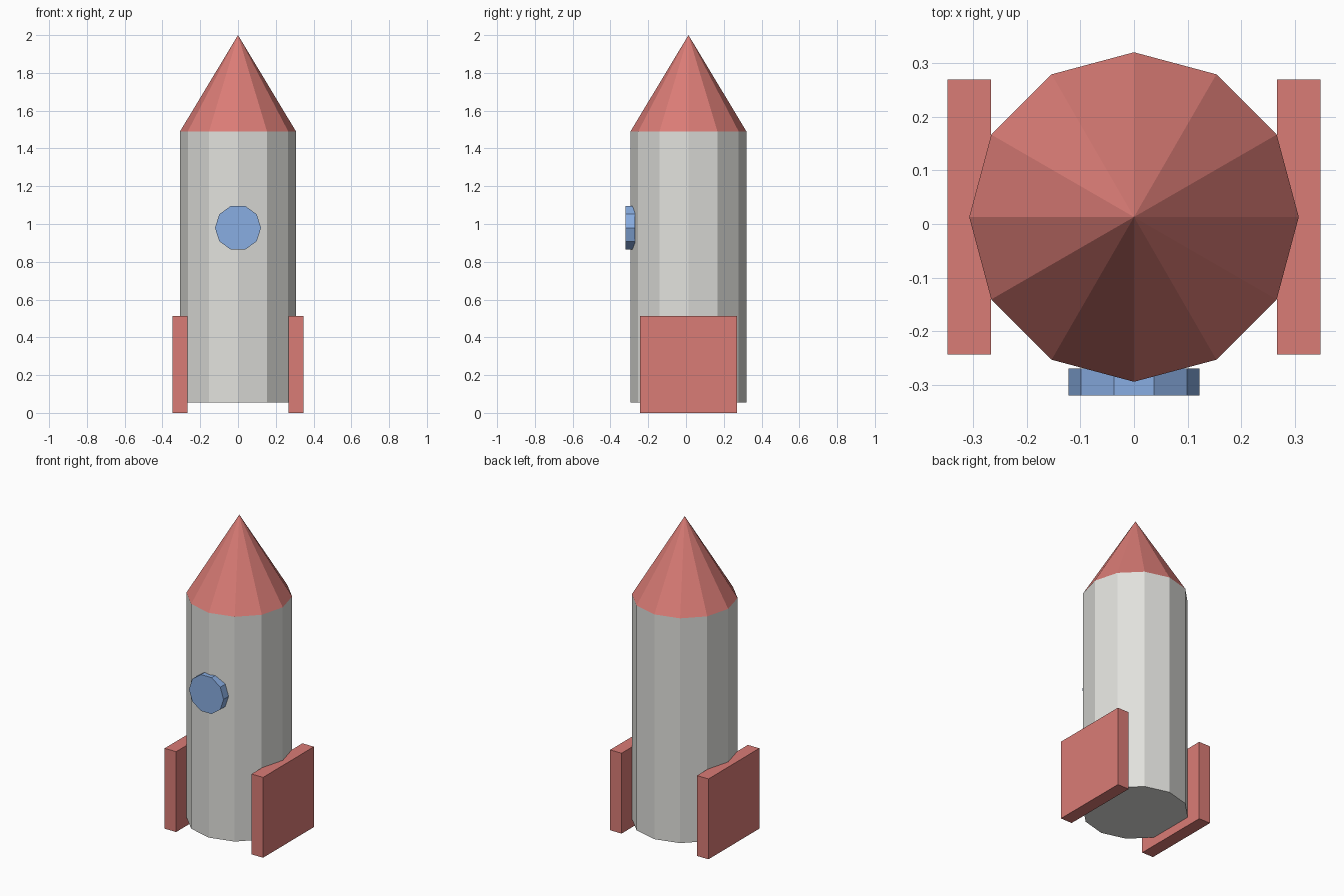
import bpy
from math import radians

if "Cube" in bpy.data.objects:
    bpy.data.objects.remove(bpy.data.objects["Cube"])

CENTRE_Y = 0.013
RADIUS = 0.307


def material(name, colour):
    mat = bpy.data.materials.new(name)
    mat.diffuse_color = (*colour, 1)
    mat.use_nodes = True
    mat.node_tree.nodes["Principled BSDF"].inputs["Base Color"].default_value = mat.diffuse_color
    return mat


red = material("soft_red", (0.70, 0.20, 0.18))
grey = material("pale_grey", (0.75, 0.75, 0.72))
blue = material("window_blue", (0.25, 0.42, 0.76))


def finish(name, mat):
    obj = bpy.context.object
    obj.name = name
    obj.data.materials.append(mat)
    return obj


# Twelve-sided hull
bottom, shoulder, tip = 0.055, 1.49, 2.0
bpy.ops.mesh.primitive_cylinder_add(
    vertices=12, radius=RADIUS, depth=shoulder - bottom,
    location=(0, CENTRE_Y, (shoulder + bottom) / 2))
finish("hull", grey)

# Pointed nose
bpy.ops.mesh.primitive_cone_add(
    vertices=12, radius1=RADIUS, radius2=0, depth=tip - shoulder,
    location=(0, CENTRE_Y, (tip + shoulder) / 2))
finish("nose_cone", red)

# Ten-sided porthole on the front, corners pointing left and right
bpy.ops.mesh.primitive_cylinder_add(
    vertices=10, radius=0.122, depth=0.051,
    location=(0, -0.2945, 0.98), rotation=(radians(90), radians(90), 0))
finish("porthole", blue)

# Slab fins on both sides
for side, name in ((-1, "left_fin"), (1, "right_fin")):
    bpy.ops.mesh.primitive_cube_add(size=1, location=(side * 0.307, CENTRE_Y, 0.2565))
    finish(name, red).scale = (0.081, 0.513, 0.513)
